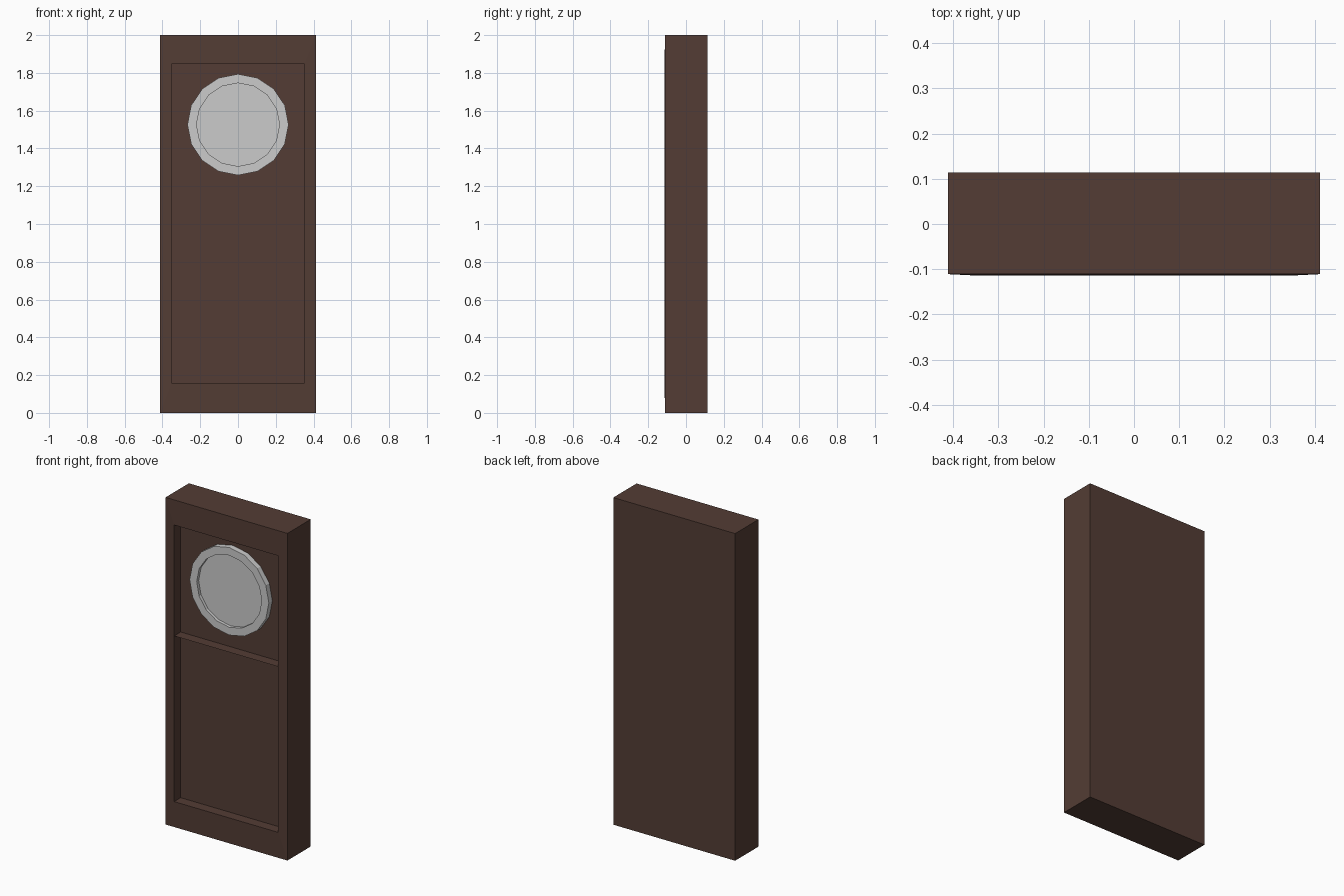
import bpy, bmesh, math

if "Cube" in bpy.data.objects:
    bpy.data.objects.remove(bpy.data.objects["Cube"])


def rect(hx, z0, z1, y):
    return [(-hx, y, z0), (hx, y, z0), (hx, y, z1), (-hx, y, z1)]


def circle(r, y, n=16, zc=1.526):
    return [(r * math.cos(2 * math.pi * i / n), y,
             zc + r * math.sin(2 * math.pi * i / n)) for i in range(n)]


def loft(name, rings, mat=None):
    """Bridge successive closed rings and cap both ends."""
    bm = bmesh.new()
    loops = [[bm.verts.new(p) for p in ring] for ring in rings]
    for a, b in zip(loops, loops[1:]):
        n = len(a)
        for i in range(n):
            j = (i + 1) % n
            bm.faces.new((a[i], a[j], b[j], b[i]))
    bm.faces.new(loops[0])
    if len(loops) > 1:
        bm.faces.new(loops[-1])
        bmesh.ops.recalc_face_normals(bm, faces=bm.faces)
    mesh = bpy.data.meshes.new(name)
    bm.to_mesh(mesh)
    bm.free()
    ob = bpy.data.objects.new(name, mesh)
    bpy.context.collection.objects.link(ob)
    if mat:
        mesh.materials.append(mat)
    return ob


wood = bpy.data.materials.new("dark_wood")
wood.diffuse_color = (0.087, 0.046, 0.035, 1)
wood.use_nodes = True
wood.node_tree.nodes["Principled BSDF"].inputs["Base Color"].default_value = wood.diffuse_color

# Case: back, front edge, slightly raised lip of the opening, recessed panel
loft("clock_case", [
    rect(0.412, 0, 2, 0.114),
    rect(0.412, 0, 2, -0.111),
    rect(0.352, 0.157, 1.848, -0.114),
    rect(0.352, 0.157, 1.848, -0.051),
], wood)

# Paper-thin shelf dividing the dial bay from the lower bay
loft("divider_shelf", [[(-0.352, -0.114, 1.17), (0.352, -0.114, 1.17),
                        (0.352, -0.051, 1.17), (-0.352, -0.051, 1.17)]], wood)

# Dial: raised rim with a sunken face
loft("dial", [
    circle(0.268, -0.051),
    circle(0.268, -0.085),
    circle(0.22, -0.085),
    circle(0.22, -0.066),
])
